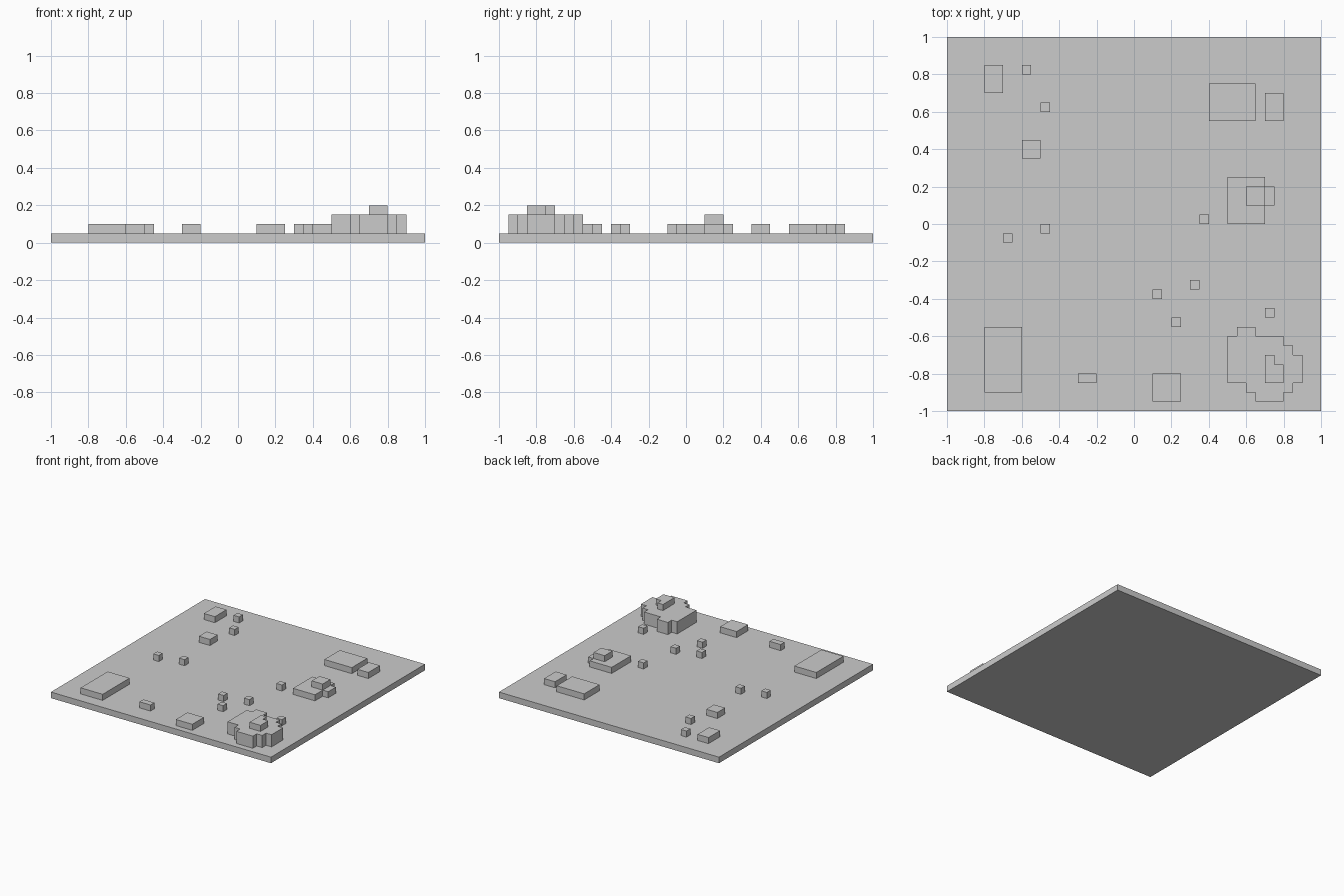
import bpy
import bmesh

cube = bpy.data.objects.get("Cube")
if cube:
    bpy.data.objects.remove(cube, do_unlink=True)

U = 0.05  # grid step: plan coordinates below count these steps

grey = bpy.data.materials.new("light_grey")
grey.use_nodes = True
colour = (0.6, 0.6, 0.6, 1)
grey.diffuse_color = colour
grey.node_tree.nodes["Principled BSDF"].inputs["Base Color"].default_value = colour


def prism(name, outline, low, high):
    """Extrude a plan outline straight up between two levels."""
    bm = bmesh.new()
    face = bm.faces.new([bm.verts.new((x * U, y * U, low * U)) for x, y in outline])
    top = bmesh.ops.extrude_face_region(bm, geom=[face])["geom"]
    moved = [v for v in top if isinstance(v, bmesh.types.BMVert)]
    bmesh.ops.translate(bm, verts=moved, vec=(0, 0, (high - low) * U))
    bmesh.ops.recalc_face_normals(bm, faces=bm.faces)
    mesh = bpy.data.meshes.new(name)
    bm.to_mesh(mesh)
    bm.free()
    mesh.materials.append(grey)
    obj = bpy.data.objects.new(name, mesh)
    bpy.context.collection.objects.link(obj)
    return obj


def block(name, x, y, width, depth, low=1, high=2):
    """Box from its left front corner and size."""
    prism(name, [(x, y), (x + width, y), (x + width, y + depth), (x, y + depth)], low, high)


# Ground slab
block("ground_slab", -20, -20, 40, 40, 0, 1)

# Low flat blocks
block("back_left_block", -16, 14, 2, 3)
block("middle_left_block", -12, 7, 2, 2)
block("back_wide_block", 8, 11, 5, 4)
block("back_narrow_block", 14, 11, 2, 3)
block("front_long_block", -16, -18, 4, 7)
block("front_small_block", -6, -17, 2, 1)
block("front_square_block", 2, -19, 3, 3)

# Stepped block with a raised middle and a side ledge
prism("stepped_block", [(10, 0), (14, 0), (14, 2), (15, 2), (15, 4),
                        (14, 4), (14, 5), (10, 5)], 1, 2)
block("stepped_block_top", 12, 2, 2, 2, 2, 3)

# Scattered single cubes
for i, (x, y) in enumerate([(-12, 16), (-10, 12), (7, 0), (-14, -2), (-10, -1),
                            (2, -8), (6, -7), (4, -11), (14, -10)]):
    block(f"small_cube_{i + 1}", x, y, 1, 1)

# Tall mound with a stepped outline and its cap
prism("mound", [(10, -17), (12, -17), (12, -18), (13, -18), (13, -19), (16, -19),
                (16, -18), (17, -18), (17, -17), (18, -17), (18, -14), (17, -14),
                (17, -13), (16, -13), (16, -12), (13, -12), (13, -11), (11, -11),
                (11, -12), (10, -12)], 1, 3)
prism("mound_cap", [(14, -17), (16, -17), (16, -15), (15, -15), (15, -14), (14, -14)], 3, 4)
